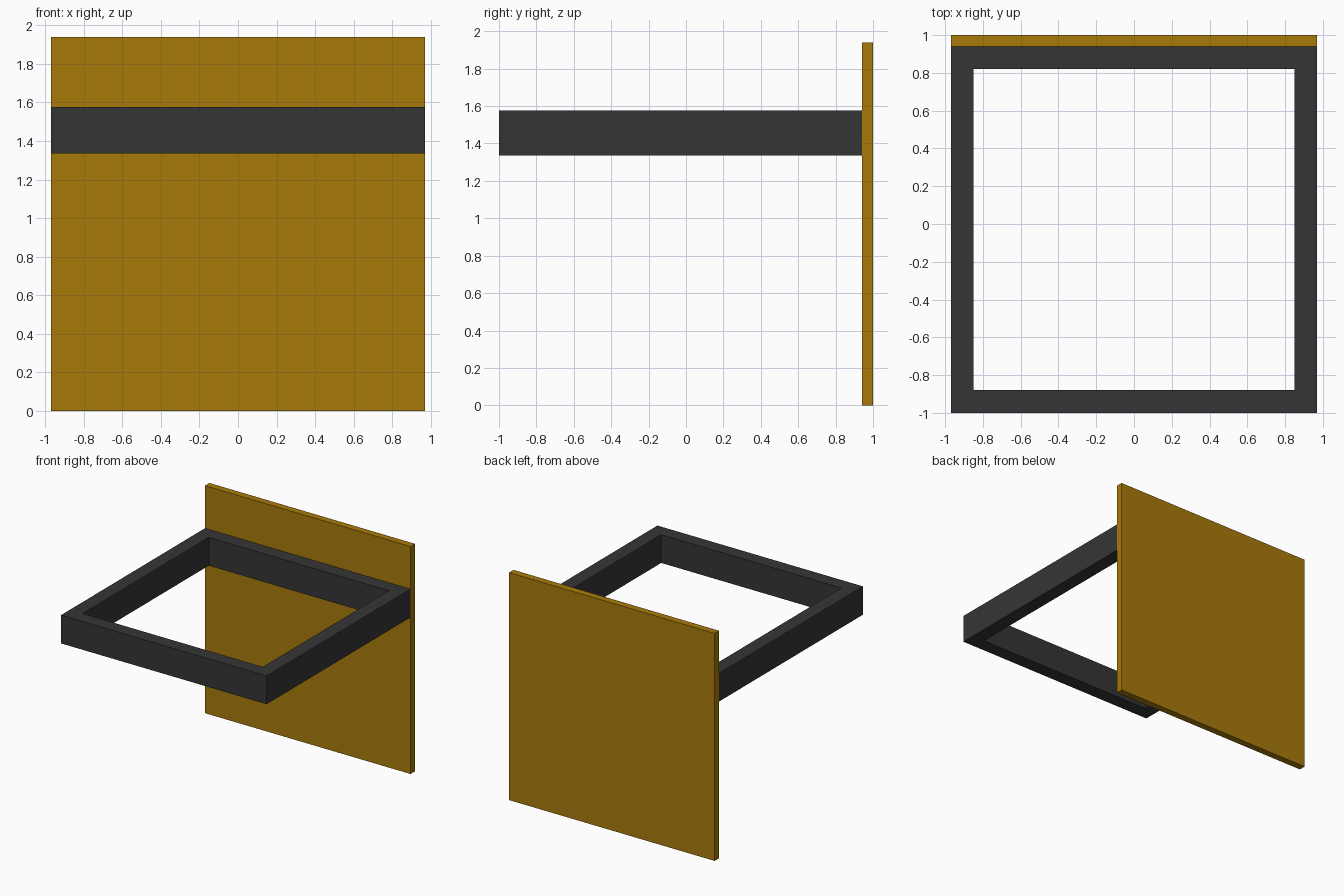
import bpy, bmesh

if "Cube" in bpy.data.objects:
    bpy.data.objects.remove(bpy.data.objects["Cube"])


def material(name, rgb):
    m = bpy.data.materials.new(name)
    m.diffuse_color = (*rgb, 1.0)
    m.use_nodes = True
    m.node_tree.nodes["Principled BSDF"].inputs["Base Color"].default_value = m.diffuse_color
    return m


def add_object(name, bm, mat):
    bmesh.ops.recalc_face_normals(bm, faces=bm.faces)
    mesh = bpy.data.meshes.new(name)
    bm.to_mesh(mesh)
    bm.free()
    mesh.materials.append(mat)
    obj = bpy.data.objects.new(name, mesh)
    bpy.context.collection.objects.link(obj)
    return obj


ochre = material("ochre", (0.392, 0.195, 0.003))
charcoal = material("charcoal", (0.036, 0.036, 0.036))

HALF_W = 0.97          # half width of both parts
PANEL_FRONT = 0.94     # front face of the upright panel

# Upright back panel
bm = bmesh.new()
bmesh.ops.create_cube(bm, size=1.0)
for v in bm.verts:
    v.co.x *= 2 * HALF_W
    v.co.y = PANEL_FRONT if v.co.y < 0 else 1.0
    v.co.z = 0.0 if v.co.z < 0 else 1.94
add_object("back_panel", bm, ochre)

# Horizontal square frame: mitred ring swept from outer and inner loops
Z0, Z1, BAR = 1.336, 1.577, 0.12
corners = [(-1, -1), (1, -1), (1, 1), (-1, 1)]
bm = bmesh.new()
loops = []
for inset, z in ((0, Z0), (0, Z1), (BAR, Z1), (BAR, Z0)):
    loops.append([bm.verts.new((sx * (HALF_W - inset),
                                -0.03 + sy * (HALF_W - inset), z))
                  for sx, sy in corners])
for a in range(4):
    la, lb = loops[a], loops[(a + 1) % 4]
    for i in range(4):
        j = (i + 1) % 4
        bm.faces.new((la[i], la[j], lb[j], lb[i]))
add_object("square_frame", bm, charcoal)
